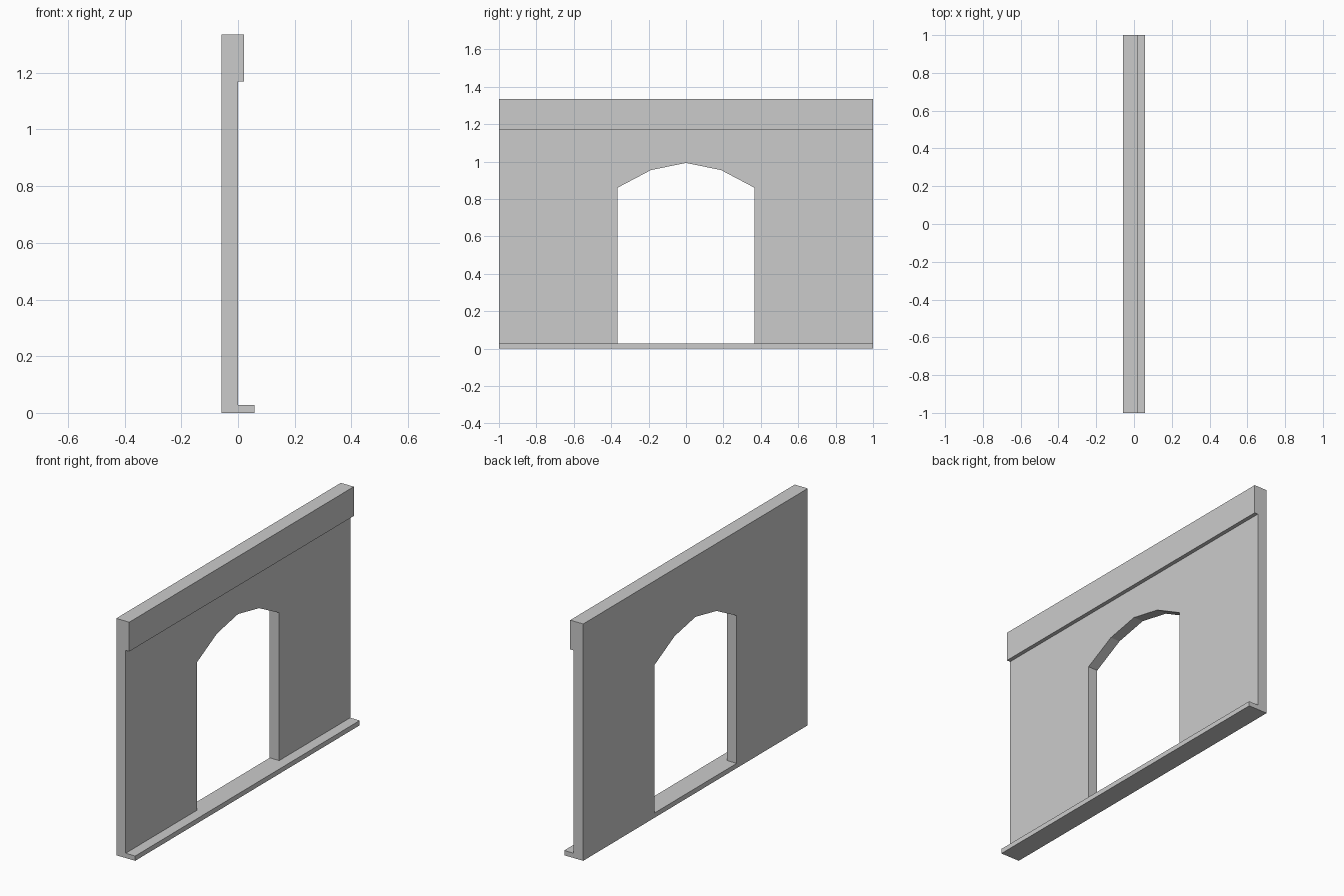
import bpy, bmesh
from mathutils import Vector

if "Cube" in bpy.data.objects:
    bpy.data.objects.remove(bpy.data.objects["Cube"])


def prism(name, points, direction):
    """Closed prism: a planar outline extruded along a vector."""
    bm = bmesh.new()
    face = bm.faces.new([bm.verts.new(p) for p in points])
    ext = bmesh.ops.extrude_face_region(bm, geom=[face], use_keep_orig=True)
    moved = [g for g in ext["geom"] if isinstance(g, bmesh.types.BMVert)]
    bmesh.ops.translate(bm, verts=moved, vec=Vector(direction))
    bmesh.ops.recalc_face_normals(bm, faces=bm.faces)
    mesh = bpy.data.meshes.new(name)
    bm.to_mesh(mesh)
    bm.free()
    obj = bpy.data.objects.new(name, mesh)
    bpy.context.collection.objects.link(obj)
    return obj


BACK, FACE, SILL_X, BAND_X = -0.059, 0.0, 0.059, 0.022
SILL_Z, BAND_Z, TOP = 0.027, 1.17, 1.335

# Wall with sill and top band: one section swept along y
section = [(BACK, 0), (SILL_X, 0), (SILL_X, SILL_Z), (FACE, SILL_Z),
           (FACE, BAND_Z), (BAND_X, BAND_Z), (BAND_X, TOP), (BACK, TOP)]
wall = prism("arched_wall", [(x, -1, z) for x, z in section], (0, 2, 0))

# Doorway: five-sided arch outline, mirrored in y
half = [(0.367, SILL_Z), (0.367, 0.86), (0.187, 0.955)]
outline = half + [(0, 0.993)] + [(-y, z) for y, z in reversed(half)]
cutter = prism("doorway_cutter", [(-0.1, y, z) for y, z in outline], (0.2, 0, 0))
cutter.hide_render = True

cut = wall.modifiers.new("doorway", "BOOLEAN")
cut.operation = "DIFFERENCE"
cut.solver = "EXACT"
cut.object = cutter
bpy.context.view_layer.objects.active = wall
wall.select_set(True)
bpy.ops.object.modifier_apply(modifier=cut.name)
bpy.data.objects.remove(cutter)
